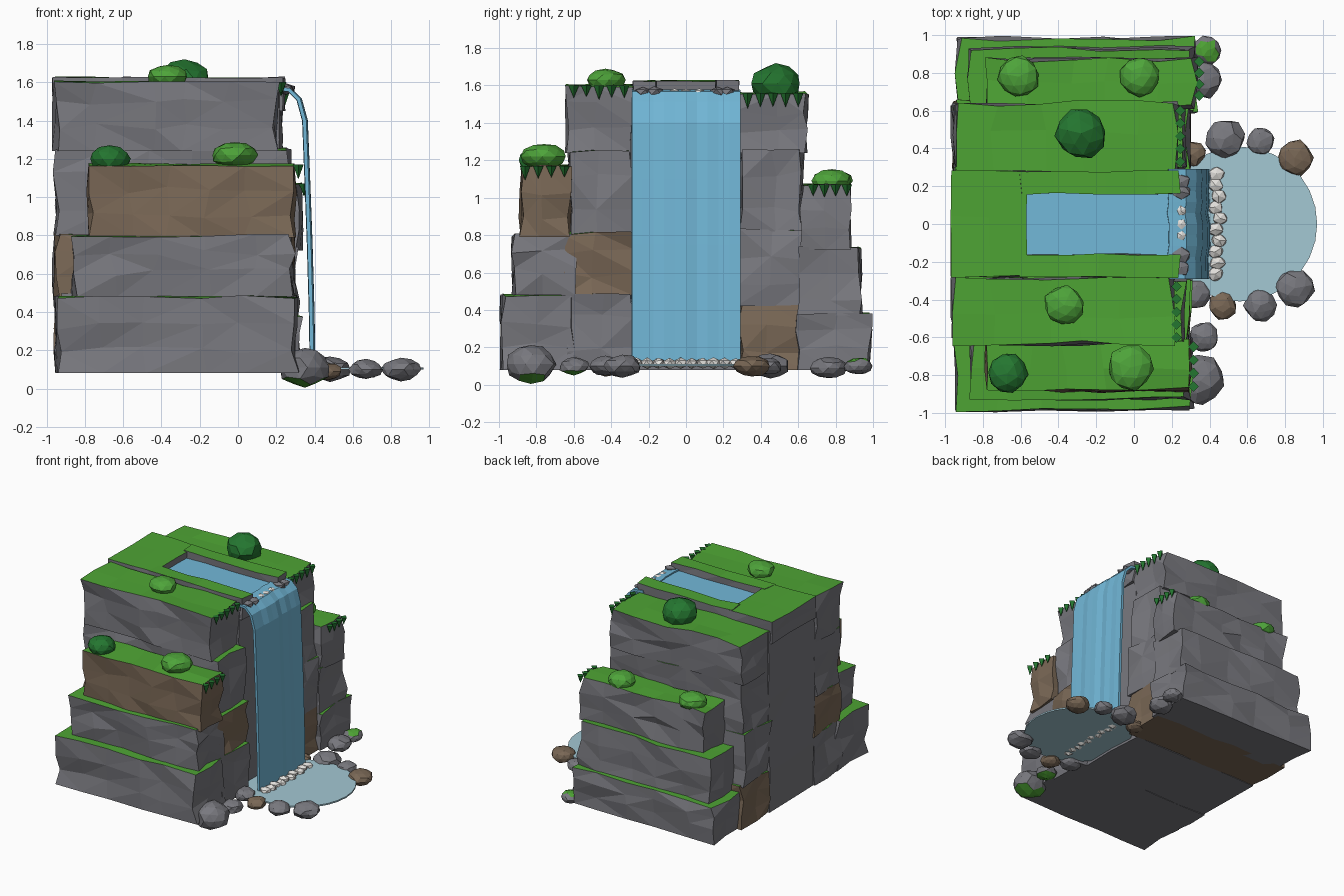
import bpy, bmesh, math, random
from mathutils import Vector, Matrix

if "Cube" in bpy.data.objects:
    bpy.data.objects.remove(bpy.data.objects["Cube"])

random.seed(7)


def mat(name, r, g, b):
    m = bpy.data.materials.new(name)
    lin = [((c / 255 + 0.055) / 1.055) ** 2.4 for c in (r, g, b)]
    m.diffuse_color = (*lin, 1)
    m.use_nodes = True
    m.node_tree.nodes["Principled BSDF"].inputs["Base Color"].default_value = m.diffuse_color
    return m


GREY = mat("grey rock", 120, 120, 126)
BROWN = mat("brown rock", 122, 104, 86)
GRASS = mat("grass green", 78, 164, 52)
LEAF = mat("light leaf", 78, 164, 58)
DARK = mat("dark leaf", 36, 118, 48)
WATER = mat("water blue", 114, 184, 216)
POOL = mat("pool blue", 164, 200, 212)
FOAM = mat("foam white", 226, 224, 220)


def finish(bm, name, mats, moss=None):
    """Turn a bmesh into an object; faces pointing up beyond `moss` get slot 1."""
    bmesh.ops.recalc_face_normals(bm, faces=bm.faces)
    bm.normal_update()
    if moss is not None:
        for f in bm.faces:
            f.material_index = 1 if f.normal.z > moss else 0
    me = bpy.data.meshes.new(name)
    bm.to_mesh(me)
    bm.free()
    for m in mats:
        me.materials.append(m)
    ob = bpy.data.objects.new(name, me)
    bpy.context.collection.objects.link(ob)
    return ob


def block(name, x, y, z, rock=GREY, cuts=(4, 1, 2), j=0.022, tilt=0.01):
    """Rough rock slab with a grass top."""
    lo, hi = Vector((x[0], y[0], z[0])), Vector((x[1], y[1], z[1]))
    size = hi - lo
    bm = bmesh.new()
    bmesh.ops.create_cube(bm, size=1, matrix=Matrix.Translation((lo + hi) / 2)
                          @ Matrix.Diagonal((*size, 1)))
    for axis in range(3):
        for i in range(cuts[axis]):
            n = Vector((0, 0, 0))
            n[axis] = 1
            t = (i + 1 + random.uniform(-.2, .2)) / (cuts[axis] + 1)
            bmesh.ops.bisect_plane(bm, geom=bm.verts[:] + bm.edges[:] + bm.faces[:],
                                   plane_co=lo + size * t, plane_no=n)
    for v in bm.verts:
        top, bottom = v.co.z > hi.z - 1e-4, v.co.z < lo.z + 1e-4
        v.co.x += random.uniform(-j, j)
        v.co.y += random.uniform(-j, j) * 0.8
        if top:
            v.co.z += random.uniform(-tilt, tilt)
        elif not bottom:
            v.co.z += random.uniform(-j, j)
    bmesh.ops.triangulate(bm, faces=[f for f in bm.faces if abs(f.normal.z) < .5])
    return finish(bm, name, [rock, GRASS], 0.7)


def lump(name, p, s, mats, moss=None, j=0.13):
    """Faceted pebble, boulder or bush."""
    bm = bmesh.new()
    bmesh.ops.create_icosphere(bm, subdivisions=2 if max(s) > .06 else 1, radius=1)
    rot = Matrix.Rotation(random.uniform(0, 6), 3, 'Z')
    for v in bm.verts:
        c = rot @ (v.co * (1 + random.uniform(-j, j)))
        v.co = Vector((c.x * s[0], c.y * s[1], c.z * s[2])) + Vector(p)
    return finish(bm, name, mats, moss)


# Stepped rock columns: x range, y range, z range, rock colour
slabs = [
    # outer front side
    ((-.94, .30), (-.98, -.60), (.08, .48), GREY),
    ((-.86, .28), (-.92, -.60), (.48, .80), GREY),
    ((-.77, .29), (-.88, -.62), (.79, 1.17), BROWN),
    # inner front side
    ((-.94, .29), (-.65, -.29), (.08, .49), GREY),
    ((-.95, .28), (-.64, -.28), (.48, .81), BROWN),
    ((-.95, .26), (-.62, -.29), (.80, 1.25), GREY),
    ((-.95, .20), (-.63, -.28), (1.24, 1.60), GREY),
    # inner rear side
    ((-.95, .29), (.29, .65), (.08, .43), BROWN),
    ((-.95, .28), (.28, .63), (.42, .83), GREY),
    ((-.94, .26), (.29, .62), (.82, 1.25), GREY),
    ((-.94, .22), (.28, .64), (1.24, 1.56), GREY),
    # outer rear side
    ((-.93, .32), (.60, .98), (.08, .38), GREY),
    ((-.87, .31), (.60, .93), (.37, .73), GREY),
    ((-.77, .32), (.62, .87), (.72, 1.07), GREY),
]
for i, (x, y, z, rock) in enumerate(slabs):
    block(f"cliff_slab_{i + 1}", x, y, z, rock)

# Central cliff behind the fall, with a stream bed in its top
block("central_cliff", (-.95, .22), (-.29, .29), (.08, 1.55), cuts=(3, 1, 4), j=.015, tilt=0)
block("stream_back_bank", (-.96, -.57), (-.28, .28), (1.45, 1.625), cuts=(1, 1, 1), j=.012, tilt=.005)
for s, side in ((-1, "front"), (1, "rear")):
    block(f"stream_{side}_bank", (-.60, .24), sorted((s * .16, s * .28)), (1.45, 1.625),
          cuts=(3, 0, 1), j=.008, tilt=.007)

# Stream
bm = bmesh.new()
bmesh.ops.create_cube(bm, size=1, matrix=Matrix.Translation((-.18, 0, 1.56))
                      @ Matrix.Diagonal((.80, .33, .02, 1)))
finish(bm, "stream", [WATER])

# Waterfall sheet: side profile swept across y with slight ripples
profile = [(.18, 1.57), (.27, 1.56), (.32, 1.51), (.35, 1.40), (.362, 1.1),
           (.375, .75), (.385, .4), (.39, .10)]
bm = bmesh.new()
rows = []
for k in range(11):
    ripple = random.uniform(-.006, .006)
    rows.append([bm.verts.new((x + ripple, -.29 + .058 * k, z)) for x, z in profile])
for a, b in zip(rows, rows[1:]):
    for i in range(len(profile) - 1):
        bm.faces.new((a[i], a[i + 1], b[i + 1], b[i]))
fall = finish(bm, "waterfall", [WATER])
mod = fall.modifiers.new("thickness", 'SOLIDIFY')
mod.thickness = .02
mod.offset = 0

# Pool disc
bm = bmesh.new()
bmesh.ops.create_cone(bm, cap_ends=True, segments=28, radius1=.41, radius2=.41, depth=.012,
                      matrix=Matrix.Translation((.56, 0, .105)))
finish(bm, "pool", [POOL])

# Foam at the foot, and stones and foam on the lip
for i in range(10):
    y = -.265 + i * .059
    lump(f"foam_{i + 1}", (.43 + .025 * math.cos(y * 5) * (i % 2), y, .115),
         (.045, .04, .03), [FOAM])
for i, y in enumerate((-.23, -.17, -.06, 0, .07, .17, .22)):
    stone = abs(y) > .1
    r = .05 if stone else .03
    lump(f"lip_{'stone' if stone else 'foam'}_{i + 1}", (.25, y, 1.565), (r, r, r * .6),
         [GREY if stone else FOAM])

# Boulders around the pool and cliff foot: x, y, z, radius, colour, mossy
boulders = [
    (.48, .45, .10, .105, GREY, 0), (.67, .44, .10, .075, GREY, 0),
    (.85, .35, .10, .095, BROWN, 0), (.31, .37, .10, .07, BROWN, 0),
    (.32, -.37, .10, .08, GREY, 0), (.47, -.43, .09, .075, BROWN, 0),
    (.67, -.43, .10, .085, GREY, 0), (.85, -.34, .10, .10, GREY, 0),
    (.39, .92, .10, .075, GREY, 1), (.37, .76, .09, .095, GREY, 0),
    (.37, -.60, .10, .08, GREY, 1), (.35, -.83, .11, .13, GREY, 1),
]
for i, (x, y, z, r, rock, moss) in enumerate(boulders):
    lump(f"boulder_{i + 1}", (x, y, z), (r, r, r * (.8 if r > .12 else .6)),
         [rock, GRASS], .8 if moss else None, j=.1)

# Bushes
bushes = [
    (-.61, .78, 1.09, .11, .065, LEAF), (.03, .78, 1.09, .105, .065, LEAF),
    (-.28, .48, 1.61, .135, .105, DARK), (-.37, -.43, 1.63, .105, .06, LEAF),
    (-.67, -.79, 1.20, .105, .07, DARK), (-.02, -.76, 1.22, .12, .07, LEAF),
]
for i, (x, y, z, r, h, leaf) in enumerate(bushes):
    lump(f"bush_{i + 1}", (x, y, z), (r, r, h), [leaf], j=.06)

# Hanging grass tufts on the fall-side edges
for n, (x, y0, y1, z) in enumerate(((.225, -.60, -.33, 1.60), (.245, .33, .60, 1.56),
                                    (.315, -.86, -.65, 1.17), (.345, .68, .86, 1.07))):
    bm = bmesh.new()
    count = 5 if n < 2 else 4
    for k in range(count):
        y = y0 + (y1 - y0) * k / (count - 1)
        d = random.uniform(.06, .085)
        bmesh.ops.create_cone(bm, cap_ends=True, segments=4, radius1=0, radius2=.028, depth=d,
                              matrix=Matrix.Translation((x, y, z - d / 2)))
    bmesh.ops.remove_doubles(bm, verts=bm.verts, dist=1e-5)
    finish(bm, f"hanging_grass_{n + 1}", [DARK])
